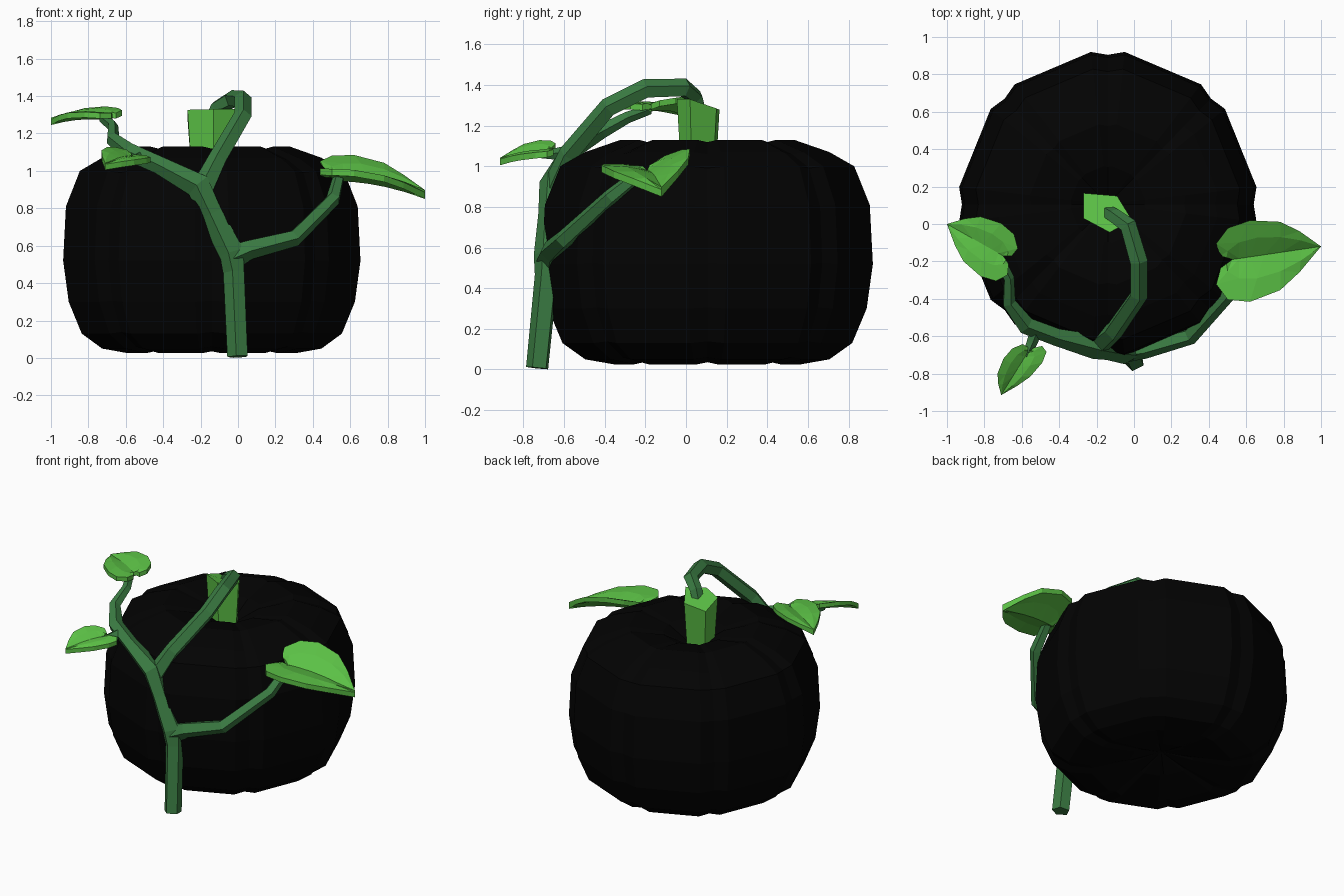
import bpy, bmesh, math
from mathutils import Vector

if "Cube" in bpy.data.objects:
    bpy.data.objects.remove(bpy.data.objects["Cube"])


def material(name, rgb):
    m = bpy.data.materials.new(name)
    m.diffuse_color = (*rgb, 1)
    m.use_nodes = True
    m.node_tree.nodes["Principled BSDF"].inputs["Base Color"].default_value = m.diffuse_color
    return m


BLACK = material("black", (0.0008, 0.0008, 0.0008))
VINE = material("dark green", (0.043, 0.20, 0.055))
LEAF = material("leaf green", (0.105, 0.53, 0.06))


def finish(name, bm, mat):
    bmesh.ops.remove_doubles(bm, verts=bm.verts, dist=0.0005)
    bmesh.ops.recalc_face_normals(bm, faces=bm.faces)
    mesh = bpy.data.meshes.new(name)
    bm.to_mesh(mesh)
    bm.free()
    mesh.materials.append(mat)
    ob = bpy.data.objects.new(name, mesh)
    bpy.context.collection.objects.link(ob)
    return ob


def bridge(bm, a, b):
    n = len(a)
    for i in range(n):
        bm.faces.new((a[i], a[(i + 1) % n], b[(i + 1) % n], b[i]))


# Pumpkin: eight lobes, each two broad corners and a narrow groove
PROFILE = [(0.20, 0.07), (0.45, 0.025), (0.59, 0.05), (0.70, 0.13), (0.77, 0.30),
           (0.80, 0.52), (0.785, 0.81), (0.71, 1.0), (0.59, 1.07), (0.42, 1.13),
           (0.20, 1.085)]
CX, CY = -0.14, 0.105
bm = bmesh.new()
rings = []
for r, z in PROFILE:
    ring = []
    for lobe in range(8):
        for off in (-6.5, 0, 6.5):
            a = math.radians(lobe * 45 + off)
            k = 0.975 if off == 0 else 1.0
            zz = 0.56 + (z - 0.56) * (0.98 if off == 0 else 1.0)
            ring.append(bm.verts.new((CX + r * k * math.cos(a),
                                      CY + 1.025 * r * k * math.sin(a), zz)))
    rings.append(ring)
for a, b in zip(rings, rings[1:]):
    bridge(bm, a, b)
for ring, z in ((rings[0], 0.13), (rings[-1], 0.97)):
    pole = bm.verts.new((CX, CY, z))
    for i in range(len(ring)):
        bm.faces.new((ring[i], ring[(i + 1) % len(ring)], pole))
finish("pumpkin", bm, BLACK)

# Stalk: five-sided block with a sloping top
bm = bmesh.new()
outline = [(-0.27, 0.165), (-0.09, 0.15), (-0.01, 0.02), (-0.13, -0.045), (-0.27, 0.03)]
top = [bm.verts.new((x, y, 1.33 - 0.35 * max(0, y - 0.02))) for x, y in outline]
low = [bm.verts.new((-0.15 + (x + 0.15) * 0.8, 0.065 + (y - 0.065) * 0.8, 0.95))
       for x, y in outline]
bridge(bm, top, low)
bm.faces.new(top)
bm.faces.new(low)
finish("stalk", bm, LEAF)


# Vine: five-sided tubes swept along bent paths
def tube(name, path, sides=5):
    pts = [Vector(p[:3]) for p in path]
    bm = bmesh.new()
    rings = []
    n = len(pts)
    tangent = (pts[1] - pts[0]).normalized()
    side = tangent.orthogonal().normalized()
    for i, p in enumerate(pts):
        new = Vector()
        if i > 0:
            new += (p - pts[i - 1]).normalized()
        if i < n - 1:
            new += (pts[i + 1] - p).normalized()
        new.normalize()
        side = tangent.rotation_difference(new) @ side
        tangent = new
        other = tangent.cross(side)
        r = path[i][3]
        rings.append([bm.verts.new(p + r * (math.cos(t) * side + math.sin(t) * other))
                      for t in (2 * math.pi * k / sides for k in range(sides))])
    for a, b in zip(rings, rings[1:]):
        bridge(bm, a, b)
    bm.faces.new(rings[0])
    bm.faces.new(rings[-1])
    return finish(name, bm, VINE)


tube("vine_trunk", [(0, -0.73, 0.007, 0.058), (-0.02, -0.685, 0.46, 0.060),
                    (-0.04, -0.67, 0.56, 0.080), (-0.14, -0.665, 0.77, 0.062),
                    (-0.21, -0.65, 0.92, 0.072), (-0.42, -0.60, 1.03, 0.050),
                    (-0.58, -0.54, 1.10, 0.050), (-0.67, -0.42, 1.17, 0.038),
                    (-0.67, -0.29, 1.24, 0.030), (-0.72, -0.18, 1.28, 0.026)])
tube("vine_top_branch", [(-0.20, -0.65, 0.88, 0.065), (-0.11, -0.575, 1.06, 0.052),
                         (0.025, -0.38, 1.29, 0.05), (0.025, -0.20, 1.38, 0.05),
                         (-0.03, -0.01, 1.385, 0.048), (-0.11, 0.045, 1.34, 0.042),
                         (-0.15, 0.07, 1.26, 0.037)])
tube("vine_right_branch", [(-0.04, -0.67, 0.54, 0.07), (0.06, -0.665, 0.58, 0.055),
                           (0.30, -0.60, 0.64, 0.046), (0.51, -0.37, 0.85, 0.040),
                           (0.54, -0.22, 0.97, 0.032)])
tube("vine_left_twig", [(-0.52, -0.56, 1.07, 0.038), (-0.55, -0.64, 1.06, 0.03),
                        (-0.58, -0.71, 1.06, 0.022)])

# Leaves: heart-shaped, folded along the midrib, with some thickness
RIB = [0, 0.08, 0.2, 0.36, 0.55, 0.78, 1]
EDGE = [(-0.13, 0.15), (-0.18, 0.5), (-0.05, 0.88), (0.2, 1), (0.54, 0.84), (0.76, 0.5), (1, 0)]


def leaf(name, base, tip, left, right, thick):
    base, axis = Vector(base), Vector(tip) - Vector(base)
    size = axis.length
    bm = bmesh.new()
    for wing in (Vector(left), Vector(right)):
        rows = []
        for u, (eu, ev) in zip(RIB, EDGE):
            row = []
            for t in (0, 0.5, 1):
                s = u + (eu - u) * t
                p = base + axis * s + wing * ev * t
                p.z += size * (0.10 * t * (1 - t) + 0.18 * max(0, s) * (1 - s))
                row.append(bm.verts.new(p))
            rows.append(row)
        for a, b in zip(rows, rows[1:]):
            for j in range(2):
                bm.faces.new((a[j], a[j + 1], b[j + 1], b[j]))
    bmesh.ops.remove_doubles(bm, verts=bm.verts, dist=0.0005)
    bmesh.ops.dissolve_degenerate(bm, edges=bm.edges, dist=0.0005)
    under = bmesh.ops.extrude_face_region(bm, geom=bm.faces[:], use_keep_orig=True)
    for v in under["geom"]:
        if isinstance(v, bmesh.types.BMVert):
            v.co.z -= thick
    bmesh.ops.triangulate(bm, faces=bm.faces[:])
    finish(name, bm, LEAF)


leaf("right_leaf", (0.525, -0.19, 0.98), (1.0, -0.12, 0.885),
     (0, 0.195, 0.11), (0, -0.24, 0.03), 0.035)
leaf("left_leaf", (-0.70, -0.17, 1.30), (-1.0, 0.0, 1.275),
     (0.05, 0.14, 0.04), (-0.06, -0.144, 0.01), 0.03)
leaf("small_leaf", (-0.57, -0.69, 1.08), (-0.71, -0.915, 1.035),
     (0.108, -0.006, -0.01), (-0.10, 0.015, 0.05), 0.03)
